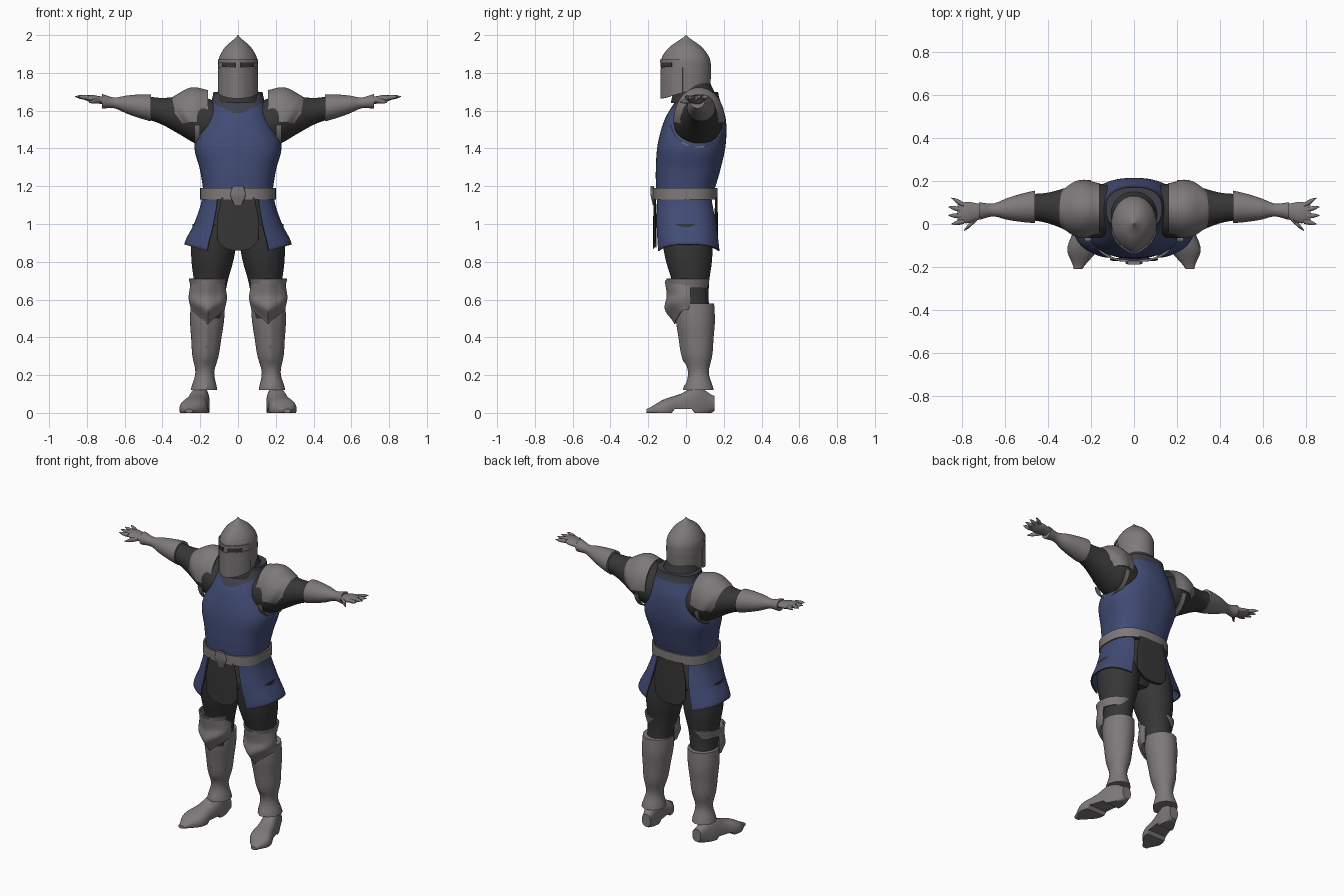
import bpy, bmesh, math
from mathutils import Vector

cube = bpy.data.objects.get("Cube")
if cube:
    bpy.data.objects.remove(cube, do_unlink=True)


def material(name, red, green, blue):
    mat = bpy.data.materials.new(name)
    mat.use_nodes = True
    mat.diffuse_color = (red, green, blue, 1)
    shader = next(node for node in mat.node_tree.nodes if node.type == 'BSDF_PRINCIPLED')
    shader.inputs["Base Color"].default_value = mat.diffuse_color
    return mat


STEEL = material("steel_grey", .21, .19, .193)
BLUE = material("cloth_blue", .054, .072, .18)
DARK = material("padding_dark", .037, .037, .037)
TRIM = material("trim_slate", .05, .05, .075)

X, Y, Z = Vector((1, 0, 0)), Vector((0, 1, 0)), Vector((0, 0, 1))
SECTION_AXES = {'x': (Y, Z), 'y': (X, Z), 'z': (X, Y)}


def sample(values, t):
    """Smooth curve through evenly spaced values."""
    last = len(values) - 1
    index = min(int(t * last), last - 1)
    local = t * last - index
    before, after = values[max(index - 1, 0)], values[min(index + 2, last)]
    start, end = values[index], values[index + 1]
    slope_in, slope_out = (end - before) / 2, (after - start) / 2
    gap = end - start
    bend = 3 * gap - 2 * slope_in - slope_out
    twist = slope_in + slope_out - 2 * gap
    return start + local * (slope_in + local * (bend + local * twist))


def power(value, squareness):
    return math.copysign(abs(value) ** (2 / squareness), value)


def loft(name, materials, start, end, widths, depths=1, axis='z', arc=None,
         squareness=2, segments=48, steps=24, warp=None, thick=0, mirror=True, rule=None):
    """Skin along a line; depths is a list or a ratio of widths; an arc leaves it open."""
    u, v = SECTION_AXES[axis]
    if not isinstance(depths, list):
        depths = [width * depths for width in widths]
    first, final = arc or (0, 360)
    bm = bmesh.new()
    rows = []
    for step in range(steps + 1):
        t = step / steps
        centre = Vector(start).lerp(Vector(end), t)
        wide, deep = sample(widths, t), sample(depths, t)
        row = []
        for i in range(segments + bool(arc)):
            angle = math.radians(first + (final - first) * i / segments)
            point = (centre + u * wide * power(math.cos(angle), squareness)
                     + v * deep * power(math.sin(angle), squareness))
            if warp:
                warp(point)
            row.append(bm.verts.new(point))
        rows.append(row)
    for low, high in zip(rows, rows[1:]):
        for i in range(segments):
            j = (i + 1) % len(low)
            bm.faces.new((low[i], low[j], high[j], high[i]))
    if not arc and not thick:
        bm.faces.new(rows[0])
        bm.faces.new(rows[-1])
    bmesh.ops.recalc_face_normals(bm, faces=bm.faces[:])
    if thick:
        bmesh.ops.solidify(bm, geom=bm.faces[:], thickness=thick)
        bmesh.ops.recalc_face_normals(bm, faces=bm.faces[:])
    for face in bm.faces:
        face.smooth = True
        face.material_index = rule(face.calc_center_median()) if rule else 0
    mesh = bpy.data.meshes.new(name)
    bm.to_mesh(mesh)
    bm.free()
    mesh.set_sharp_from_angle(angle=math.radians(40))
    for mat in materials:
        mesh.materials.append(mat)
    part = bpy.data.objects.new(name, mesh)
    bpy.context.scene.collection.objects.link(part)
    if mirror:
        part.modifiers.new("Mirror", 'MIRROR')


def clamp(value):
    return min(1, max(0, value))


def ridge(point, middle, height, half_width):
    """Pull a vertical crease towards the front."""
    if point.y < 0:
        point.y -= height * clamp(1 - abs(point.x - middle) / half_width)


# Torso, with a slate neckline and a dark throat
def surcoat_colour(c):
    neckline = 1.58 + abs(c.x) * .45 if c.y < .06 else 1.65
    if c.z > neckline + .05:
        return 1
    return 2 if c.z > neckline or c.z < 1.21 - abs(c.x) / 2 else 0


loft("surcoat", [BLUE, DARK, TRIM], (0, -.01, 1.14), (0, .07, 1.7),
     [.18, .2, .23, .17, .13], [.15, .17, .18, .16, .1], squareness=2.5,
     segments=96, steps=60, mirror=False, rule=surcoat_colour)
loft("collar", [DARK], (0, .05, 1.64), (0, .03, 1.8), [.13, .1, .08], mirror=False)

# Belt and buckle
loft("belt", [STEEL], (0, -.005, 1.13), (0, -.005, 1.19), [.2, .2], .86,
     squareness=2.5, thick=.01, steps=4, mirror=False)
loft("buckle", [STEEL], (0, -.17, 1.1), (0, -.18, 1.2), [.02, .04, .03], .3,
     squareness=4, mirror=False)


# Split skirt with a slanted hem, then the round-ended flaps
def slant_hem(point):
    point.z += (1.14 - point.z) * (abs(point.x) - .17)


def round_end(point):
    point.z += (1.14 - point.z) * .2 * clamp(abs(point.x) / .11) ** 3


loft("skirt_panel", [BLUE, TRIM], (0, -.01, 1.14), (0, .015, .86),
     [.19, .23, .285], [.16, .175, .18], arc=(-61, 61), squareness=2.6,
     warp=slant_hem, thick=.008, rule=lambda c: int(c.z < .82 + abs(c.x) * .29))
for side, y in (("front", -.165), ("back", .16)):
    loft(side + "_flap", [DARK], (0, y, 1.14), (0, y, .86), [.09, .11, .11], .08,
         squareness=3, warp=round_end, mirror=False)
loft("hips", [DARK], (0, 0, 1.15), (0, .01, .87), [.17, .19, .2, .1], .75, mirror=False)

# Legs
loft("thigh", [DARK], (.12, 0, 1), (.16, .04, .5), [.12, .12, .11, .09, .08, .08], 1.1)
loft("knee_band", [STEEL], (.16, .01, .66), (.16, .01, .71), [.09, .1], 1.15,
     thick=.008, steps=4)


def knee_shape(point):
    point.z += max(0, .64 - point.z) * 5 * abs(point.x - .16)
    ridge(point, .16, .012, .05)


loft("knee_cop", [STEEL], (.16, 0, .7), (.16, 0, .47), [.09, .1, .1, .09],
     [.1, .09, .1, .05], arc=(-195, 15), warp=knee_shape, thick=.008)
loft("greave", [STEEL], (.16, .05, .58), (.18, .07, .12),
     [.09, .09, .08, .07, .05, .07], 1.1, warp=lambda point: ridge(point, .17, .01, .03))


def flat_sole(point):
    under_arch = -.07 < point.y < .03
    point.z = max(point.z, .02 if under_arch else 0)


loft("boot", [STEEL], (.18, .15, .05), (.26, -.21, .01), [.03, .05, .06, .07, .02],
     [.04, .1, .07, .05, .01], axis='y', squareness=2.4, warp=flat_sole)

# Arms
loft("sleeve", [DARK], (.12, .06, 1.53), (.5, .08, 1.62), [.12, .13, .1, .07, .06], axis='x')
loft("armhole_strap", [STEEL], (.2, .06, 1.55), (.23, .06, 1.55), [.14, .14],
     axis='x', arc=(190, 350), thick=.006, steps=4)


def tilt_outer_edge(point):
    point.x -= 4 * (1.65 - point.z) * max(0, point.x - .2)


loft("shoulder_plate", [STEEL], (.16, .07, 1.56), (.38, .07, 1.54), [.12, .135, .13, .1],
     [.15, .17, .14, .11], axis='x', arc=(-4, 184), warp=tilt_outer_edge, thick=.008)
loft("forearm_guard", [STEEL], (.46, .08, 1.615), (.72, .06, 1.65),
     [.075, .065, .05, .03, .04], .95, axis='x')
loft("palm", [STEEL], (.69, .06, 1.65), (.82, .05, 1.67), [.03, .04, .05, .04],
     [.02, .02, .02, .01], axis='x')


def digit(name, root, tip, radius):
    loft(name, [STEEL], root, tip, [radius, radius, radius * .8, radius / 5],
         axis='x', segments=12, steps=9)


for i in range(4):
    spread = 1.5 - i
    digit(f"finger_{i + 1}", (.79, .05 + spread * .025, 1.668),
          (.87 - abs(spread) * .015, .06 + spread * .04, 1.675), .012)
digit("thumb", (.73, .03, 1.655), (.79, -.03, 1.645), .014)


# Helmet: pointed dome whose hem dips at the chin, plus visor and eye slits
def helm_shape(point):
    point.z += .3 * point.y * clamp((1.86 - point.z) * 6)
    ridge(point, 0, .012 * clamp((2 - point.z) * 10), .06)


loft("helmet", [STEEL], (0, .01, 1.7), (0, 0, 2), [.1, .103, .105, .1, .065, .002], 1.2,
     segments=64, steps=40, warp=helm_shape, mirror=False)
for name, mat, low, high, size, arc in (
        ("visor", STEEL, 1.7, 1.83, .107, (-172, -8)),
        ("brow_band", STEEL, 1.855, 1.87, .109, (-165, -15)),
        ("eye_slit", DARK, 1.835, 1.855, .109, (-82, -38))):
    loft(name, [mat], (0, 0, low), (0, 0, high), [size, size], 1.16, arc=arc,
         warp=helm_shape, thick=.006)
